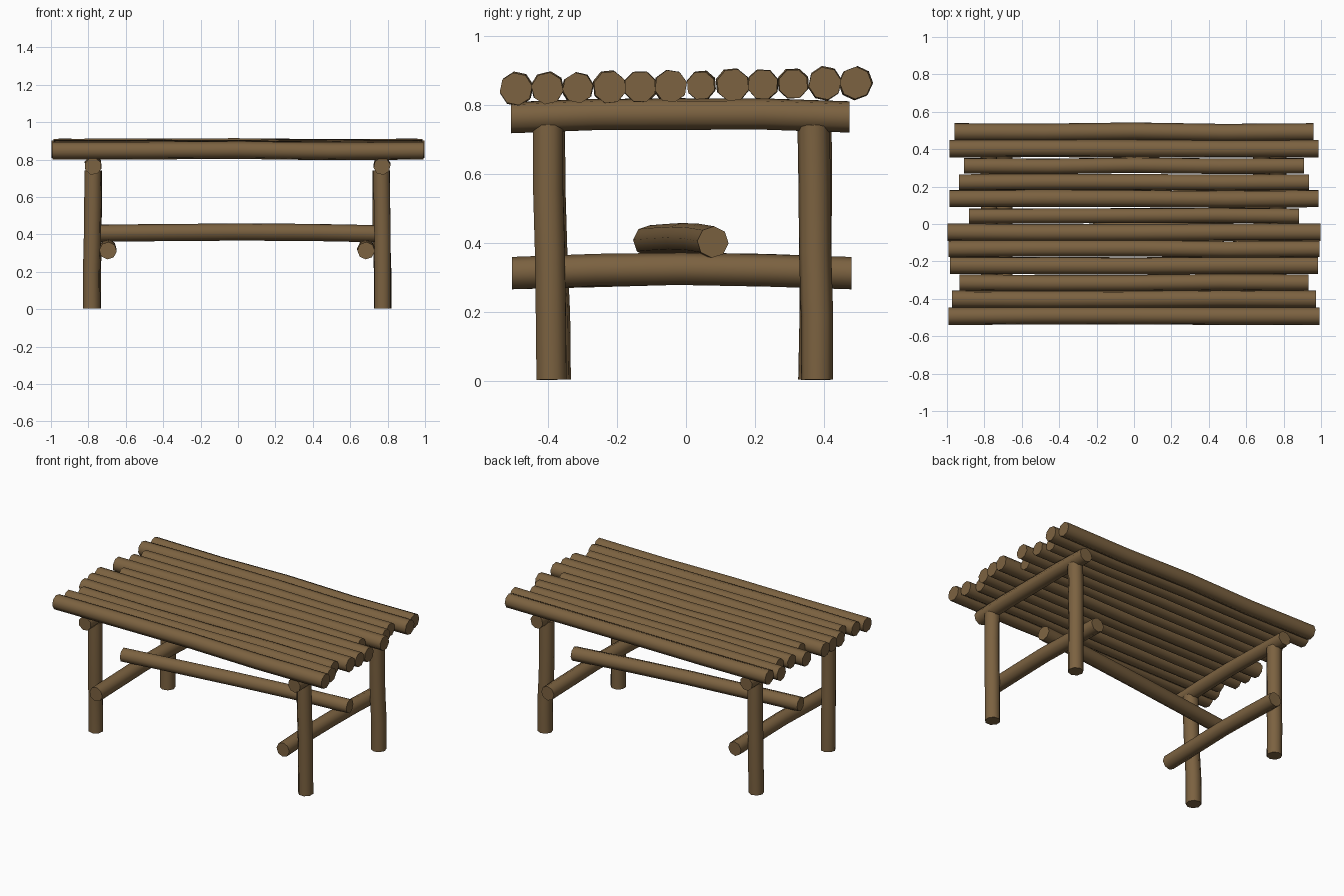
import bpy, math, random
from mathutils import Vector

if "Cube" in bpy.data.objects:
    bpy.data.objects.remove(bpy.data.objects["Cube"])

random.seed(4)
wood = bpy.data.materials.new("brown wood")
wood.diffuse_color = (0.2, 0.122, 0.052, 1)
wood.use_nodes = True
wood.node_tree.nodes["Principled BSDF"].inputs["Base Color"].default_value = wood.diffuse_color
SIDES = 8


def log(name, a, b, radius, bow=(0, 0, 0), wobble=0.004, segs=4):
    """Eight-sided, slightly crooked log from a to b, bowed at its middle."""
    a, b, bow = Vector(a), Vector(b), Vector(bow)
    axis = (b - a).normalized()
    up = Vector((0, 1, 0)) if abs(axis.z) > 0.7 else Vector((0, 0, 1))
    u = axis.cross(up).normalized()
    v = axis.cross(u)
    spin = random.uniform(0, math.pi / 4)
    verts, faces = [], []
    for i in range(segs + 1):
        t = i / segs
        c = a.lerp(b, t) + bow * math.sin(math.pi * t)
        if 0 < i < segs:
            c += u * random.uniform(-wobble, wobble) + v * random.uniform(-wobble, wobble)
        for k in range(SIDES):
            w = spin + 2 * math.pi * k / SIDES
            verts.append(c + (u * math.cos(w) + v * math.sin(w)) * radius)
    for i in range(segs):
        for k in range(SIDES):
            n = (k + 1) % SIDES
            p, q = i * SIDES, (i + 1) * SIDES
            faces.append((p + k, p + n, q + n, q + k))
    faces.append(tuple(reversed(range(SIDES))))
    faces.append(tuple(range(segs * SIDES, (segs + 1) * SIDES)))
    me = bpy.data.meshes.new(name)
    me.from_pydata(verts, [], faces)
    me.materials.append(wood)
    ob = bpy.data.objects.new(name, me)
    bpy.context.collection.objects.link(ob)
    bpy.ops.object.select_all(action='DESELECT')
    ob.select_set(True)
    bpy.context.view_layer.objects.active = ob
    bpy.ops.object.shade_smooth_by_angle(angle=math.radians(60))
    return ob


# Table top: twelve logs side by side, (y, half length, radius)
top = [(-0.493, 0.992, 0.048), (-0.402, 0.972, 0.047), (-0.314, 0.932, 0.045),
       (-0.221, 0.985, 0.048), (-0.133, 0.992, 0.047), (-0.044, 0.998, 0.048),
       (0.043, 0.882, 0.042), (0.136, 0.986, 0.048), (0.223, 0.936, 0.045),
       (0.311, 0.908, 0.044), (0.403, 0.986, 0.048), (0.492, 0.96, 0.047)]
for i, (y, h, r) in enumerate(top):
    z = 0.856 + 0.018 * y
    log(f"top_log_{i + 1}", (-h, y, z), (h, y, z), r)

# Cross beams under the top and lower side rails
for side, xb, xr in (("left", -0.775, -0.695), ("right", 0.77, 0.685)):
    log(f"{side}_cross_beam", (xb, -0.508, 0.764), (xb, 0.474, 0.766), 0.046, (0, 0, 0.011), 0.002)
    log(f"{side}_lower_rail", (xr, -0.505, 0.313), (xr, 0.48, 0.313), 0.047, (0, 0, 0.011), 0.002)

# Legs: (name, bottom x, bottom y, top x, top y)
for name, bx, by, tx, ty in (("front_left_leg", -0.782, -0.38, -0.775, -0.397),
                             ("front_right_leg", 0.773, -0.39, 0.767, -0.4),
                             ("back_left_leg", -0.78, 0.372, -0.775, 0.376),
                             ("back_right_leg", 0.773, 0.38, 0.767, 0.37)):
    log(name, (bx, by, 0.004), (tx, ty, 0.742), 0.047, wobble=0.003)

# Long stretcher resting on the lower rails
log("stretcher", (-0.77, -0.108, 0.406), (0.77, 0.078, 0.403), 0.046, (0, 0, 0.008), 0.002)
